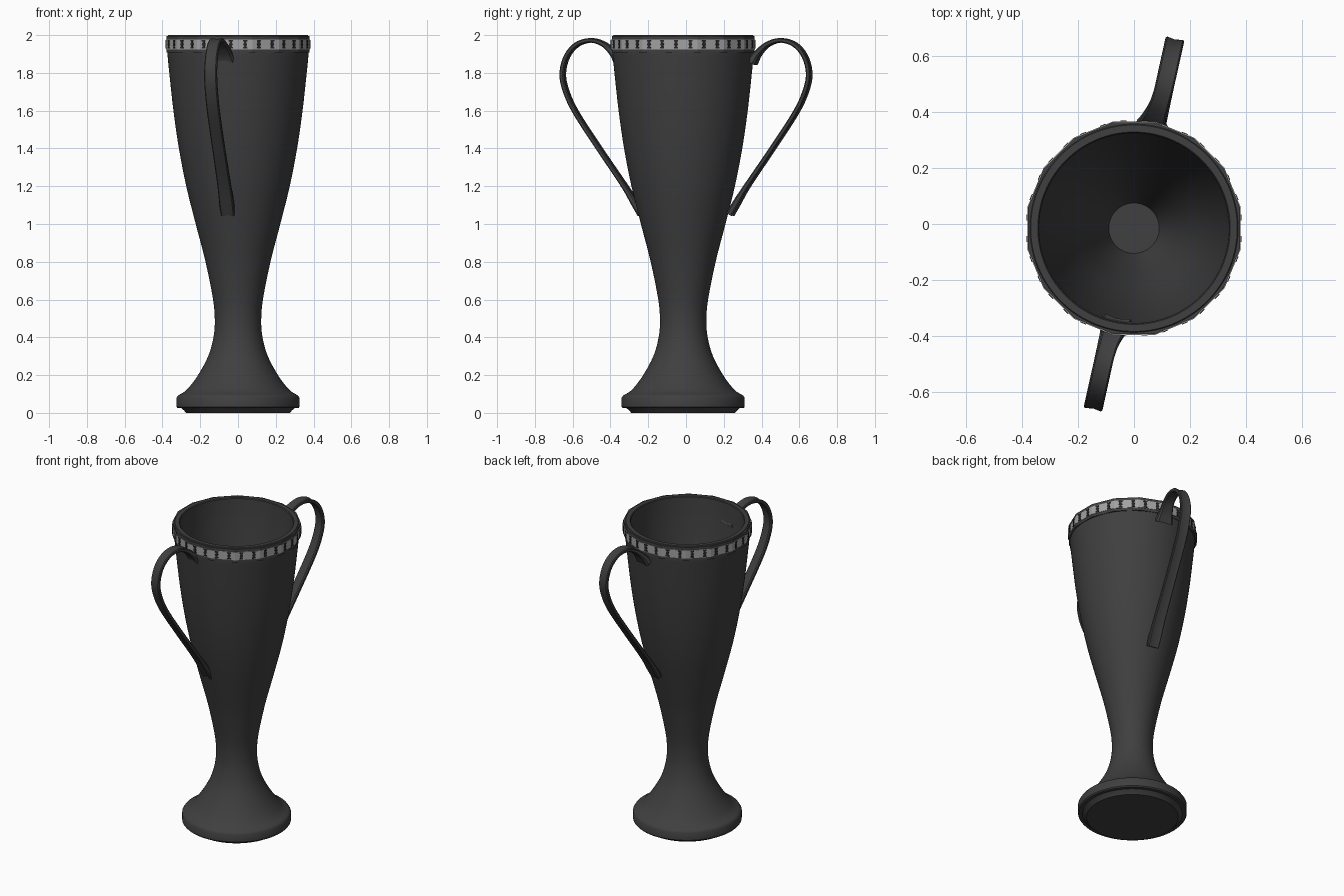
import bpy, bmesh, math
from mathutils import Vector, Matrix

cube = bpy.data.objects.get("Cube")
if cube:
    bpy.data.objects.remove(cube)

AXIS_Y = -0.015
TAU = math.tau


def material(name, value):
    m = bpy.data.materials.new(name)
    m.use_nodes = True
    color = (value, value, value, 1)
    m.diffuse_color = color
    m.node_tree.nodes["Principled BSDF"].inputs["Base Color"].default_value = color
    return m


charcoal = material("charcoal metal", 0.05)
silver = material("pale grey band", 0.36)
black = material("dark ornament", 0.02)


def finish(bm, name, mat, smooth=True, centre=(0, AXIS_Y, 0)):
    bmesh.ops.recalc_face_normals(bm, faces=bm.faces)
    me = bpy.data.meshes.new(name)
    bm.to_mesh(me)
    bm.free()
    me.materials.append(mat)
    ob = bpy.data.objects.new(name, me)
    bpy.context.collection.objects.link(ob)
    ob.location = centre
    if smooth:
        bpy.ops.object.select_all(action="DESELECT")
        ob.select_set(True)
        bpy.context.view_layer.objects.active = ob
        bpy.ops.object.shade_smooth_by_angle(angle=math.radians(35))
    return ob


def lathe(name, profile, mat, sides=96, closed=False, smooth=True):
    """Revolve (radius, height) points; open profiles get capped ends."""
    bm = bmesh.new()
    rings = []
    for r, z in profile:
        angles = [TAU * (i + 0.5) / sides for i in range(sides)]
        rings.append([bm.verts.new((r * math.cos(a), r * math.sin(a), z)) for a in angles])
    pairs = list(zip(rings, rings[1:]))
    if closed:
        pairs.append((rings[-1], rings[0]))
    else:
        bm.faces.new(rings[0])
        bm.faces.new(rings[-1])
    for a, b in pairs:
        for i in range(sides):
            j = (i + 1) % sides
            bm.faces.new((a[i], a[j], b[j], b[i]))
    return finish(bm, name, mat, smooth)


def spline(points, steps):
    """Catmull-Rom curve through tuples of any length."""
    pts = [Vector(p) for p in points]
    pts = [2 * pts[0] - pts[1]] + pts + [2 * pts[-1] - pts[-2]]
    out = []
    for a, b, c, d in zip(pts, pts[1:], pts[2:], pts[3:]):
        for k in range(steps):
            t = k / steps
            out.append(0.5 * (2 * b + (c - a) * t + (2 * a - 5 * b + 4 * c - d) * t ** 2
                              + (3 * b - a - 3 * c + d) * t ** 3))
    return out + [pts[-2]]


# Cup: foot, waisted stem, flaring wall and hollow inside
foot = [(0.275, 0.0), (0.285, 0.012), (0.3, 0.025), (0.32, 0.025), (0.326, 0.032), (0.326, 0.08)]
wall = spline([(0.318, 0.092), (0.272, 0.122), (0.215, 0.195), (0.158, 0.3), (0.13, 0.4),
               (0.123, 0.49), (0.132, 0.6), (0.172, 0.8), (0.224, 1.0), (0.274, 1.2),
               (0.313, 1.4), (0.342, 1.6), (0.364, 1.8), (0.375, 1.91)], 4)
rim = [(0.373, 1.995), (0.369, 2.0), (0.344, 2.0), (0.34, 1.995)]
inside = spline([(0.336, 1.9), (0.327, 1.8), (0.305, 1.6), (0.277, 1.4), (0.239, 1.2),
                 (0.19, 1.0), (0.138, 0.8), (0.09, 0.64)], 3)
lathe("cup_body", foot + [tuple(p) for p in wall] + rim + [tuple(p) for p in inside], charcoal)

# Faceted collar and pale band
SIDES = 16
APOTHEM = 0.378
corner = 1 / math.cos(math.pi / SIDES)


def collar(name, apothem, low, high, mat):
    r = apothem * corner
    lathe(name, [(r, low), (r, high), (0.36, high), (0.36, low)], mat, SIDES, True, False)


collar("rim_collar", APOTHEM, 1.908, 1.996, charcoal)
collar("ornament_band", APOTHEM + 0.003, 1.925, 1.978, silver)

# Dark scroll ornaments, two on each facet
bm = bmesh.new()
half = [(0.011, -0.023), (0.011, -0.016), (0.005, -0.012), (0.011, 0.0),
        (0.005, 0.012), (0.011, 0.016), (0.011, 0.023)]
outline = half + [(-x, z) for x, z in reversed(half)]
for i in range(SIDES):
    turn = Matrix.Rotation(TAU * i / SIDES, 4, "Z")
    for shift in (-0.038, 0.038):
        front, back = [
            [bm.verts.new(turn @ Vector((depth, x + shift, z + 1.9515))) for x, z in outline]
            for depth in (APOTHEM + 0.006, APOTHEM)]
        bm.faces.new(front)
        n = len(outline)
        for k in range(n):
            bm.faces.new((front[k], front[(k + 1) % n], back[(k + 1) % n], back[k]))
finish(bm, "band_ornaments", black, False)

# Strap handles: reach, height, sideways shift, half width, half thickness
strap = spline([(0.355, 1.855, 0.015, 0.055, 0.024), (0.39, 1.905, 0.012, 0.042, 0.017),
                (0.445, 1.952, 0.004, 0.034, 0.013), (0.515, 1.972, 0, 0.033, 0.012),
                (0.59, 1.95, 0, 0.033, 0.012), (0.646, 1.885, 0, 0.033, 0.012),
                (0.668, 1.79, 0, 0.034, 0.012), (0.645, 1.69, 0, 0.034, 0.012),
                (0.59, 1.58, 0, 0.034, 0.012), (0.47, 1.4, 0, 0.034, 0.012),
                (0.335, 1.205, 0, 0.036, 0.013), (0.275, 1.11, 0, 0.038, 0.017),
                (0.24, 1.05, 0, 0.036, 0.017)], 6)
section = [(-1, -0.5), (-0.8, -1), (0, -0.9), (0.8, -1), (1, -0.5),
           (1, 0.6), (0.85, 1), (0, 0.6), (-0.85, 1), (-1, 0.6)]


def handle(name, heading):
    out = Vector((math.cos(heading), math.sin(heading), 0))
    side = Vector((-out.y, out.x, 0))
    bm = bmesh.new()
    rings = []
    for i, (reach, z, shift, width, thick) in enumerate(strap):
        a, b = strap[max(i - 1, 0)], strap[min(i + 1, len(strap) - 1)]
        along = Vector((b[0] - a[0], b[1] - a[1])).normalized()
        normal = out * -along.y + Vector((0, 0, along.x))
        mid = out * reach + side * shift + Vector((0, 0, z))
        rings.append([bm.verts.new(mid + side * u * width + normal * v * thick)
                      for u, v in section])
    n = len(section)
    for a, b in zip(rings, rings[1:]):
        for k in range(n):
            bm.faces.new((a[k], a[(k + 1) % n], b[(k + 1) % n], b[k]))
    bm.faces.new(rings[0])
    bm.faces.new(rings[-1])
    finish(bm, name, charcoal, centre=(0, 0, 0))


LEAN = math.radians(12.5)
handle("front_handle", -math.pi / 2 - LEAN)
handle("back_handle", math.pi / 2 - LEAN)
